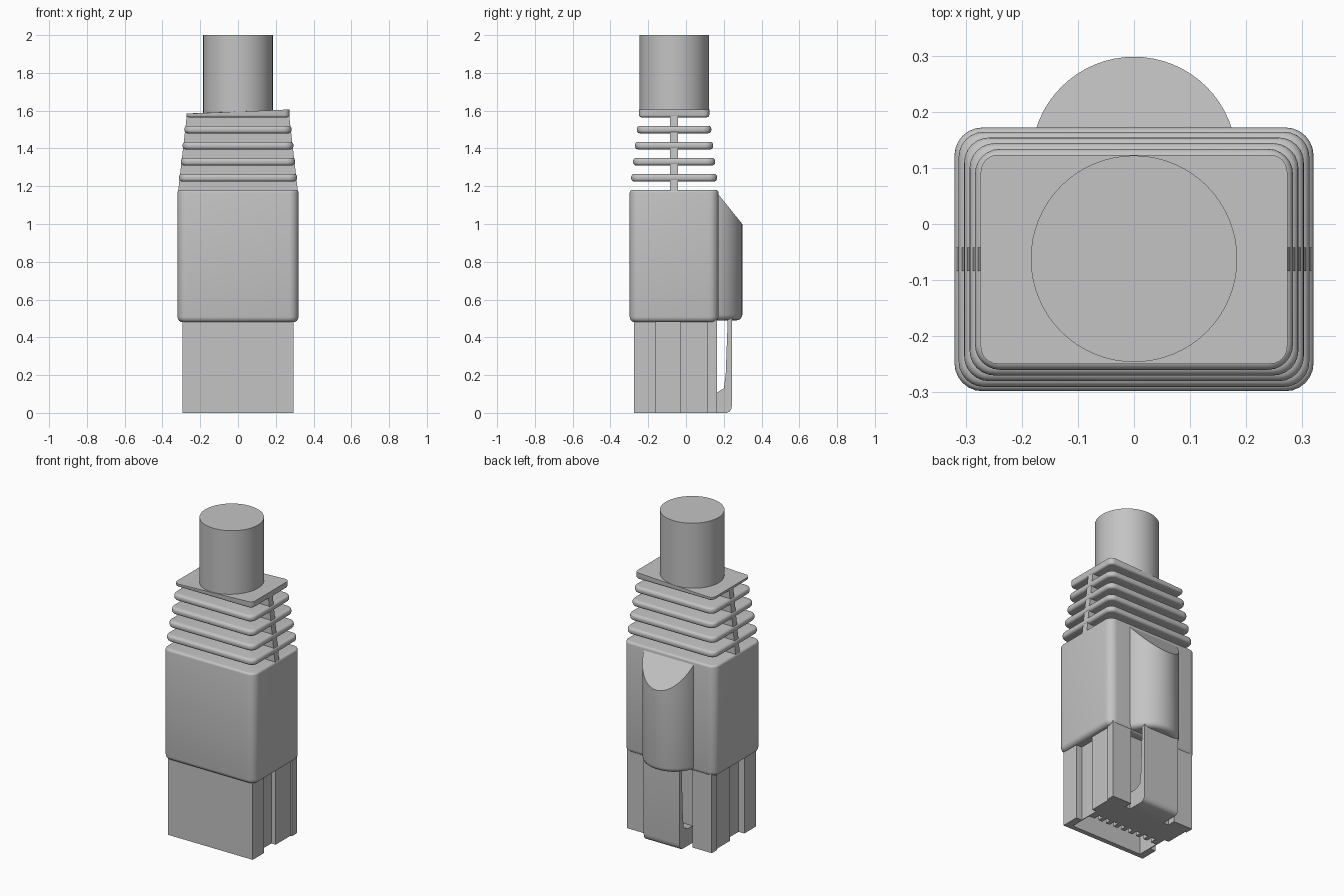
import bpy, bmesh, math
from mathutils import Vector

old = bpy.data.objects.get("Cube")
if old:
    bpy.data.objects.remove(old, do_unlink=True)

CY = -0.063          # centre line of boot and cable in y

grey = bpy.data.materials.new("plain_grey")
grey.use_nodes = True
GREY = (0.55, 0.55, 0.55, 1)
grey.diffuse_color = GREY
grey.node_tree.nodes["Principled BSDF"].inputs["Base Color"].default_value = GREY


def prism(outline, low, high):
    """Closed prism standing on an xy outline."""
    bm = bmesh.new()
    face = bm.faces.new([bm.verts.new((x, y, low)) for x, y in outline])
    ext = bmesh.ops.extrude_face_region(bm, geom=[face])
    for v in ext["geom"]:
        if isinstance(v, bmesh.types.BMVert):
            v.co.z = high
    bmesh.ops.recalc_face_normals(bm, faces=bm.faces)
    return bm


def soften_rim(bm, z, size, segments=4):
    """Round the horizontal rim at height z."""
    rim = [e for e in bm.edges if all(abs(v.co.z - z) < 1e-5 for v in e.verts)]
    bmesh.ops.bevel(bm, geom=rim, offset=size, segments=segments,
                    profile=0.5, affect='EDGES')


def finish(bm, name, smooth=True):
    bmesh.ops.recalc_face_normals(bm, faces=bm.faces)
    mesh = bpy.data.meshes.new(name)
    bm.to_mesh(mesh)
    bm.free()
    obj = bpy.data.objects.new(name, mesh)
    bpy.context.collection.objects.link(obj)
    mesh.materials.append(grey)
    bpy.ops.object.select_all(action='DESELECT')
    obj.select_set(True)
    bpy.context.view_layer.objects.active = obj
    if smooth:
        bpy.ops.object.shade_smooth_by_angle(angle=math.radians(35))
    return obj


def rounded_rect(hx, hy, r, steps=6):
    pts = []
    for q, (sx, sy) in enumerate([(1, 1), (-1, 1), (-1, -1), (1, -1)]):
        for i in range(steps + 1):
            a = math.pi / 2 * (q + i / steps)
            pts.append((sx * (hx - r) + r * math.cos(a),
                        CY + sy * (hy - r) + r * math.sin(a)))
    return pts


def circle(cy, r, n=64):
    return [(r * math.cos(2 * math.pi * i / n), cy + r * math.sin(2 * math.pi * i / n))
            for i in range(n)]


def mirrored(half):
    return half + [(-x, y) for x, y in reversed(half)]


def side_prism(profile, half_width):
    """Extrude a yz profile symmetrically along x."""
    bm = prism(profile, -half_width, half_width)
    for v in bm.verts:
        y, z, x = v.co
        v.co = (x, y, z)
    return bm


# Boot body
bm = prism(rounded_rect(0.32, 0.235, 0.05), 0.48, 1.18)
soften_rim(bm, 0.48, 0.028)
soften_rim(bm, 1.18, 0.014)
finish(bm, "boot_body")

# Strain relief ribs, shrinking upward
def taper(z):
    t = (z - 1.18) / 0.42
    return 0.32 - 0.048 * t, 0.235 - 0.05 * t

for i in range(4):
    z = 1.245 + 0.085 * i
    hx, hy = taper(z)
    bm = prism(rounded_rect(hx, hy, 0.045), z - 0.02, z + 0.02)
    soften_rim(bm, z - 0.02, 0.016)
    soften_rim(bm, z + 0.02, 0.016)
    finish(bm, f"relief_rib_{i + 1}")

# Top plate, slightly lower on one side
bm = prism(rounded_rect(*taper(1.59), 0.03), 1.565, 1.605)
soften_rim(bm, 1.565, 0.012)
for v in bm.verts:
    if v.co.z > 1.6 and v.co.x < 0:
        v.co.z -= 0.02
finish(bm, "relief_top_plate")

# Central web joining the ribs, flared where it meets each one
bm = bmesh.new()
bmesh.ops.create_cube(bm, size=1)
for v in bm.verts:
    z = 1.17 if v.co.z < 0 else 1.58
    v.co = (math.copysign(taper(z)[0] - 0.004, v.co.x),
            CY + math.copysign(0.021, v.co.y), z)
finish(bm, "relief_web", smooth=False)

# Cable
finish(prism(circle(CY + 0.001, 0.184), 1.575, 2.0), "cable")

# Rounded latch hood with a sloped top
bm = prism(circle(0.115, 0.183), 0.49, 1.3)
soften_rim(bm, 0.49, 0.03)
for point, normal in [((0, 0.165, 1.165), (0, 0.165, 0.133)),
                      ((0, 0, 1.165), (0, 0, 1))]:
    cut = bmesh.ops.bisect_plane(bm, geom=bm.verts[:] + bm.edges[:] + bm.faces[:],
                                 plane_co=Vector(point), plane_no=Vector(normal),
                                 clear_outer=True)
    edges = [e for e in bm.edges if e.is_boundary]
    bmesh.ops.holes_fill(bm, edges=edges, sides=0)
finish(bm, "latch_hood")

# Plug housing with side grooves and a rear latch channel
half = [(0.295, -0.275), (0.295, -0.16), (0.255, -0.16), (0.255, -0.032),
        (0.285, -0.032), (0.285, 0.115), (0.295, 0.115), (0.295, 0.165),
        (0.16, 0.165), (0.16, 0.115)]
plug = finish(prism(mirrored(half), 0, 0.5), "plug_housing", smooth=False)

# Mouth of the plug, with a comb of eight contact slots
comb = [(-0.25, -0.245), (0.25, -0.245), (0.25, -0.1)]
for i in range(8):
    x = 0.196 - 0.056 * i
    comb += [(x + 0.014, -0.1), (x + 0.014, -0.06), (x - 0.014, -0.06), (x - 0.014, -0.1)]
comb.append((-0.25, -0.1))
cutter = finish(prism(comb, -0.1, 0.2), "mouth_cutter", smooth=False)
cutter.hide_render = True
mod = plug.modifiers.new("mouth", 'BOOLEAN')
mod.operation = 'DIFFERENCE'
mod.solver = 'EXACT'
mod.object = cutter
bpy.context.view_layer.objects.active = plug
bpy.ops.object.modifier_apply(modifier="mouth")
bpy.data.objects.remove(cutter, do_unlink=True)

# Latch: root block at the bottom and a springy arm rising into the hood
arm = [(0.11, 0), (0.215, 0), (0.23, 0.006), (0.24, 0.02), (0.243, 0.04),
       (0.243, 0.52), (0.222, 0.52), (0.21, 0.2), (0.2, 0.13), (0.165, 0.108), (0.11, 0.108)]
finish(side_prism(arm, 0.125), "latch")
